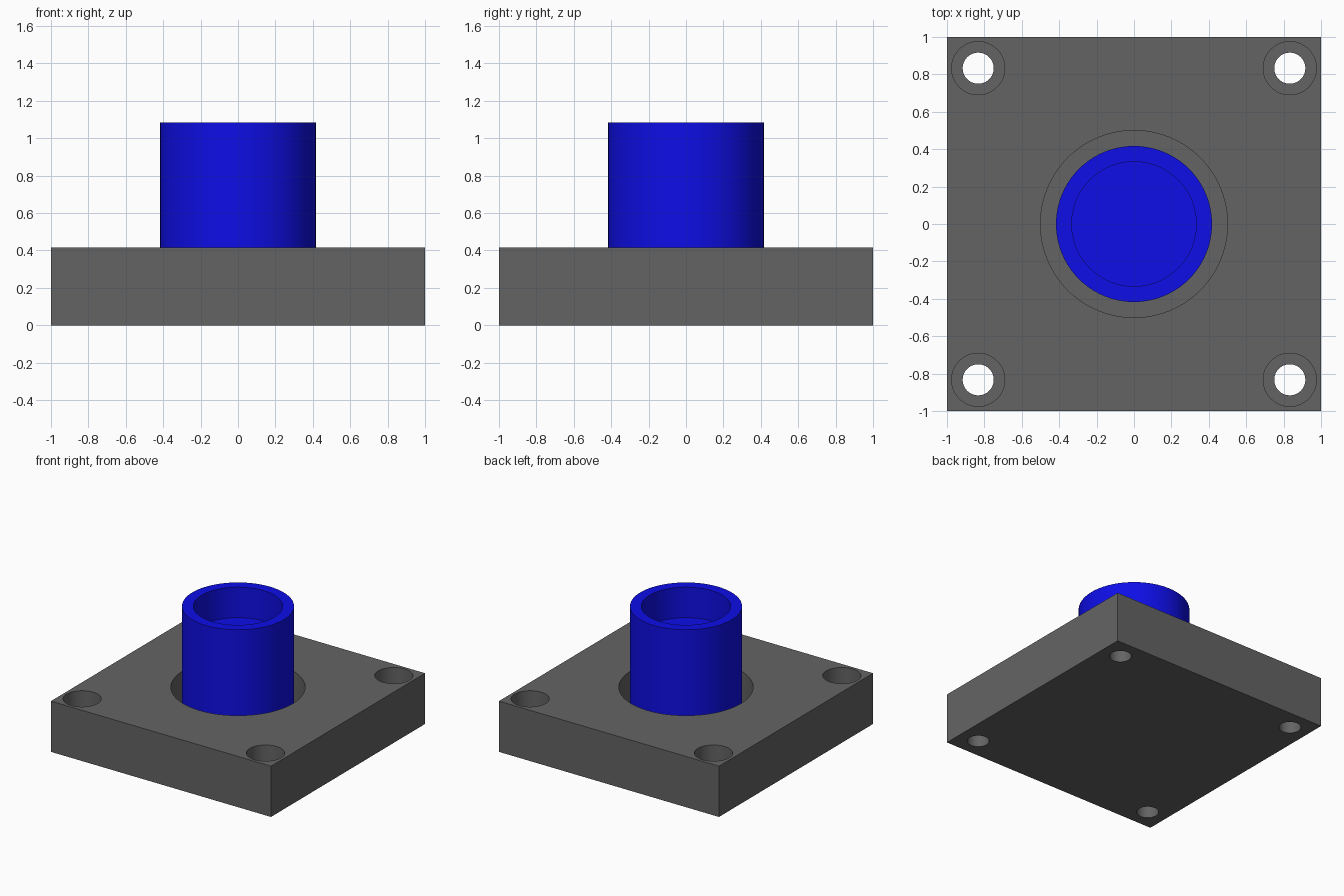
import bpy
import bmesh
from math import cos, sin, pi, radians

if "Cube" in bpy.data.objects:
    bpy.data.objects.remove(bpy.data.objects["Cube"], do_unlink=True)

PLATE_TOP = 0.417
POCKET_FLOOR = 0.083
POST_TOP = 1.083
HOLE_OFFSET = 0.833
SIDES = 96


def make_material(name, color):
    mat = bpy.data.materials.new(name)
    mat.use_nodes = True
    mat.diffuse_color = color
    mat.node_tree.nodes["Principled BSDF"].inputs["Base Color"].default_value = color
    return mat


def add_object(name, bm, mat):
    bmesh.ops.recalc_face_normals(bm, faces=bm.faces)
    mesh = bpy.data.meshes.new(name)
    bm.to_mesh(mesh)
    bm.free()
    obj = bpy.data.objects.new(name, mesh)
    bpy.context.collection.objects.link(obj)
    mesh.materials.append(mat)
    return obj


def lathe(name, profile, mat, x=0, y=0):
    """Closed round solid from (radius, height) rings, capped at both ends."""
    bm = bmesh.new()
    angles = [2 * pi * i / SIDES for i in range(SIDES)]
    rings = [[bm.verts.new((x + r * cos(a), y + r * sin(a), z)) for a in angles]
             for r, z in profile]
    for low, high in zip(rings, rings[1:]):
        for i in range(SIDES):
            j = (i + 1) % SIDES
            bm.faces.new((low[i], low[j], high[j], high[i]))
    bm.faces.new(rings[0])
    bm.faces.new(rings[-1])
    return add_object(name, bm, mat)


def activate(obj):
    bpy.ops.object.select_all(action='DESELECT')
    obj.select_set(True)
    bpy.context.view_layer.objects.active = obj


def cut(target, cutter):
    cutter.hide_render = True
    mod = target.modifiers.new("cut", 'BOOLEAN')
    mod.operation = 'DIFFERENCE'
    mod.solver = 'EXACT'
    mod.object = cutter
    activate(target)
    bpy.ops.object.modifier_apply(modifier=mod.name)
    bpy.data.objects.remove(cutter, do_unlink=True)


grey = make_material("dark grey", (0.127, 0.127, 0.127, 1))
blue = make_material("blue", (0.0045, 0.0045, 0.82, 1))

# Square base plate
bm = bmesh.new()
bmesh.ops.create_cube(bm, size=1)
bmesh.ops.scale(bm, vec=(2, 2, PLATE_TOP), verts=bm.verts)
bmesh.ops.translate(bm, vec=(0, 0, PLATE_TOP / 2), verts=bm.verts)
plate = add_object("base_plate", bm, grey)

# Round pocket around the post
cut(plate, lathe("pocket_cutter", [(0.5, POCKET_FLOOR), (0.5, 0.6)], grey))

# Counterbored bolt holes in the corners
bolt_profile = [(0.083, -0.1), (0.083, 0.2), (0.142, 0.2), (0.142, 0.6)]
for sx in (-1, 1):
    for sy in (-1, 1):
        cut(plate, lathe("bolt_hole_cutter", bolt_profile, grey,
                         sx * HOLE_OFFSET, sy * HOLE_OFFSET))

# Round post standing in the pocket, with a blind bore in its top
bore_floor = POST_TOP - 0.25
post = lathe("hollow_post", [(0.417, POCKET_FLOOR), (0.417, POST_TOP),
                             (0.333, POST_TOP), (0.333, bore_floor)], blue)

for obj in (plate, post):
    activate(obj)
    bpy.ops.object.shade_smooth_by_angle(angle=radians(30))
